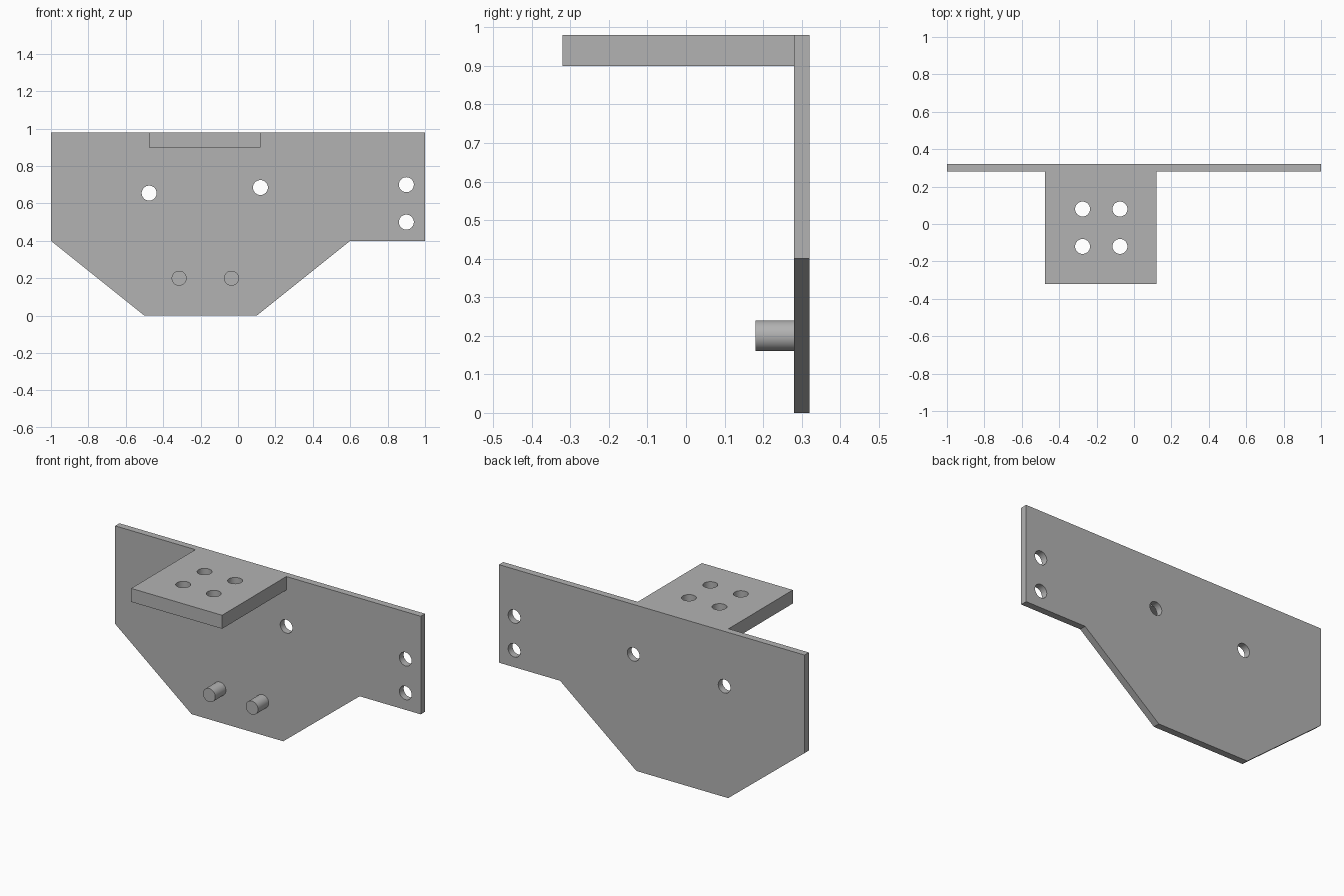
import bpy, bmesh, math
from mathutils import Matrix, Vector

cube = bpy.data.objects.get("Cube")
if cube:
    bpy.data.objects.remove(cube, do_unlink=True)

# One plain grey for the whole bracket
GREY = (0.45, 0.45, 0.45, 1)
grey = bpy.data.materials.new("plain grey")
grey.use_nodes = True
grey.diffuse_color = GREY
grey.node_tree.nodes["Principled BSDF"].inputs["Base Color"].default_value = GREY

RADIUS = 0.04
SIDES = 48
# Maps profile (x, z) onto the upright plane; extrusion runs toward -y
UPRIGHT = Matrix.Rotation(math.radians(90), 4, 'X')


def circle(cx, cy):
    steps = [2 * math.pi * i / SIDES for i in range(SIDES)]
    return [(cx + RADIUS * math.cos(a), cy + RADIUS * math.sin(a)) for a in steps]


def solid(name, outline, depth, matrix, holes=()):
    """Fill an outline with round holes, then extrude it along local z."""
    bm = bmesh.new()
    for loop in [outline] + [circle(*h) for h in holes]:
        verts = [bm.verts.new((x, y, 0)) for x, y in loop]
        for a, b in zip(verts, verts[1:] + verts[:1]):
            bm.edges.new((a, b))
    bmesh.ops.triangle_fill(bm, edges=bm.edges[:], use_beauty=True, normal=Vector((0, 0, 1)))
    top = bmesh.ops.extrude_face_region(bm, geom=bm.faces[:], use_keep_orig=True)
    moved = [g for g in top["geom"] if isinstance(g, bmesh.types.BMVert)]
    bmesh.ops.translate(bm, verts=moved, vec=(0, 0, depth))
    bm.transform(matrix)
    bmesh.ops.recalc_face_normals(bm, faces=bm.faces[:])
    mesh = bpy.data.meshes.new(name)
    bm.to_mesh(mesh)
    bm.free()
    mesh.materials.append(grey)
    obj = bpy.data.objects.new(name, mesh)
    bpy.context.collection.objects.link(obj)
    bpy.ops.object.select_all(action='DESELECT')
    obj.select_set(True)
    bpy.context.view_layer.objects.active = obj
    bpy.ops.object.shade_smooth_by_angle(angle=math.radians(30))
    return obj


# Upright plate with four mounting holes
solid("back_plate",
      [(-1, 0.98), (-1, 0.4), (-0.5, 0), (0.1, 0), (0.6, 0.4), (1, 0.4), (1, 0.98)],
      0.04, Matrix.Translation((0, 0.32, 0)) @ UPRIGHT,
      [(-0.475, 0.655), (0.12, 0.685), (0.9, 0.7), (0.9, 0.5)])

# Horizontal shelf with a square of four holes
solid("top_shelf",
      [(-0.475, -0.32), (0.12, -0.32), (0.12, 0.28), (-0.475, 0.28)],
      0.08, Matrix.Translation((0, 0, 0.9)),
      [(x, y) for x in (-0.275, -0.075) for y in (-0.12, 0.08)])

# Pair of locating pegs on the front of the plate
for side, x in (("right", -0.315), ("left", -0.035)):
    solid(side + "_peg", circle(x, 0.2), 0.1,
          Matrix.Translation((0, 0.28, 0)) @ UPRIGHT)
